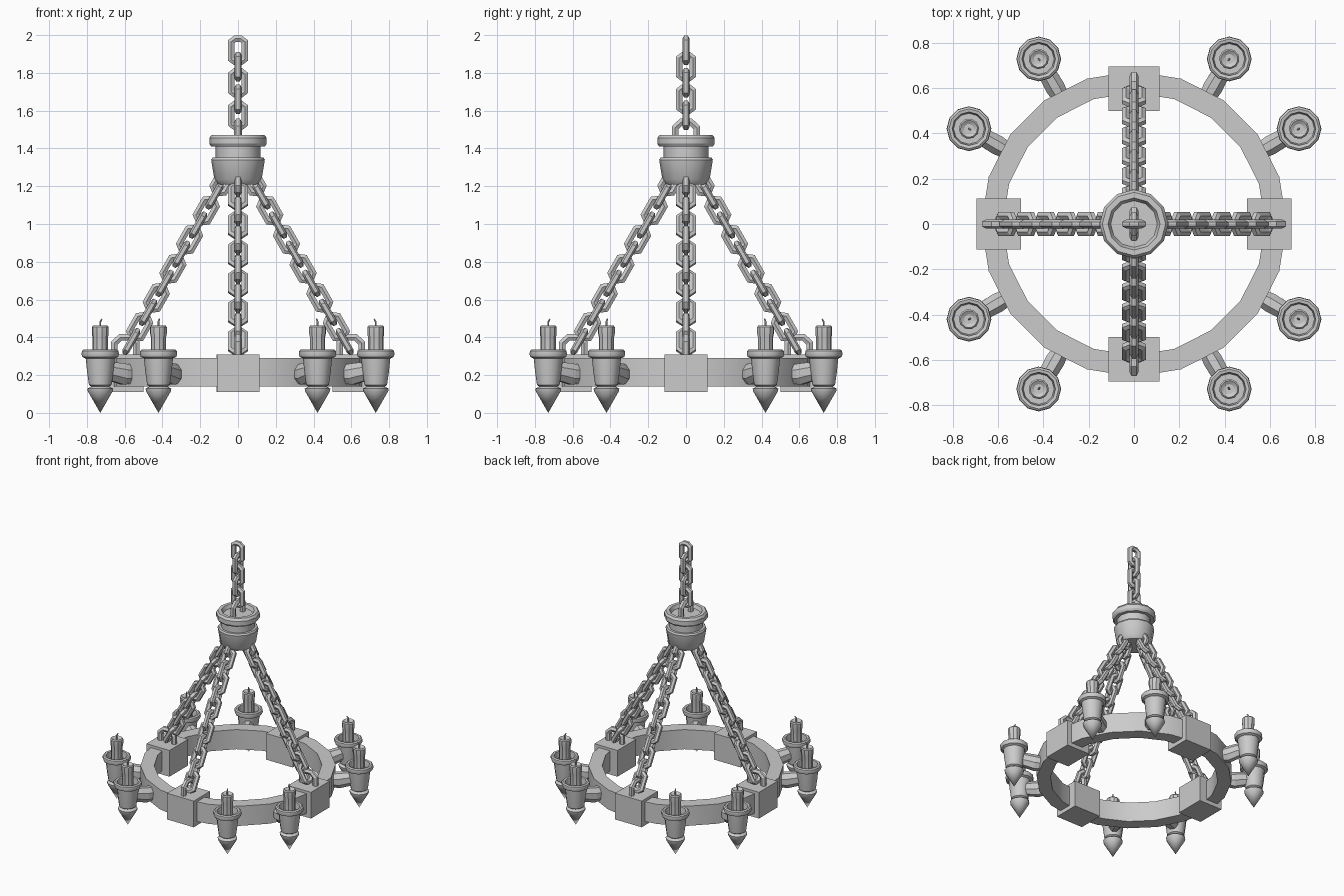
import bpy, bmesh, math
from mathutils import Matrix, Vector

if "Cube" in bpy.data.objects:
    bpy.data.objects.remove(bpy.data.objects["Cube"])


def mesh_from(name, bm, smooth):
    bmesh.ops.recalc_face_normals(bm, faces=bm.faces)
    me = bpy.data.meshes.new(name)
    bm.to_mesh(me)
    bm.free()
    me["smooth"] = smooth
    return me


def place(name, me, matrix=Matrix()):
    ob = bpy.data.objects.new(name, me)
    bpy.context.collection.objects.link(ob)
    ob.matrix_world = matrix
    return ob


def lathe(name, profile, sides, closed=False, smooth=True):
    """Revolve (radius, z) points around z."""
    bm = bmesh.new()
    rings = []
    for r, z in profile:
        if r == 0:
            rings.append([bm.verts.new((0, 0, z))] * sides)
        else:
            rings.append([bm.verts.new((r * math.cos(2 * math.pi * i / sides),
                                        r * math.sin(2 * math.pi * i / sides), z))
                          for i in range(sides)])
    pairs = list(zip(rings, rings[1:] + rings[:1]))
    for a, b in pairs if closed else pairs[:-1]:
        for i in range(sides):
            j = (i + 1) % sides
            quad = list(dict.fromkeys((a[i], a[j], b[j], b[i])))
            bm.faces.new(quad)
    return mesh_from(name, bm, smooth)


def sweep(name, path, radii, sides, closed=False, flat=1.0):
    """Sweep a round section along a planar path of (x, z) points with mitred corners."""
    bm = bmesh.new()
    pts = [Vector(p) for p in path]
    n = len(pts)
    rings = []
    for k, p in enumerate(pts):
        before = pts[k - 1] if closed or k else None
        after = pts[(k + 1) % n] if closed or k < n - 1 else None
        d1 = (p - before).normalized() if before is not None else (after - p).normalized()
        d2 = (after - p).normalized() if after is not None else d1
        n1, n2 = Vector((-d1.y, d1.x)), Vector((-d2.y, d2.x))
        m = (n1 + n2) / (1 + n1.dot(n2))
        ring = []
        for i in range(sides):
            a = 2 * math.pi * (i + 0.5) / sides
            q = p + m * radii[k] * math.cos(a)
            ring.append(bm.verts.new((q.x, radii[k] * flat * math.sin(a), q.y)))
        rings.append(ring)
    for k in range(n if closed else n - 1):
        a, b = rings[k], rings[(k + 1) % n]
        for i in range(sides):
            j = (i + 1) % sides
            bm.faces.new((a[i], a[j], b[j], b[i]))
    if not closed:
        bm.faces.new(rings[0])
        bm.faces.new(rings[-1])
    return mesh_from(name, bm, False)


def spin(deg):
    return Matrix.Rotation(math.radians(deg), 4, 'Z')


# Main ring
place("ring", lathe("ring", [(0.58, 0.14), (0.675, 0.14), (0.675, 0.29), (0.58, 0.29)],
                    20, closed=True))

# Hub with raised, hollowed top rim
place("hub", lathe("hub", [
    (0, 1.21), (0.105, 1.21), (0.125, 1.235), (0.142, 1.34), (0.135, 1.352),
    (0.118, 1.352), (0.118, 1.41), (0.142, 1.41), (0.152, 1.425), (0.152, 1.455),
    (0.14, 1.472), (0.115, 1.472), (0.103, 1.445), (0, 1.445)], 12))

# Shared chain link and staple
link_path = [(0.015, 0.062), (-0.015, 0.062), (-0.036, 0.046), (-0.036, -0.046),
             (-0.015, -0.062), (0.015, -0.062), (0.036, -0.046), (0.036, 0.046)]
link = sweep("link", link_path, [0.019] * 8, 6, closed=True)
staple = sweep("staple", [(-0.058, -0.03), (-0.058, 0.06), (-0.025, 0.09),
                          (0.025, 0.09), (0.058, 0.06), (0.058, -0.03)], [0.02] * 6, 6)

# Hanging chain above the hub
place("hub_staple", staple, Matrix.Translation((0, 0, 1.45)) @ spin(90))
for i in range(5):
    place("top_chain_link", link,
          Matrix.Translation((0, 0, 1.919 - 0.086 * i)) @ spin(90 * (i % 2)))

# Four blocks, each with a staple and a slanted chain up to the hub
bm = bmesh.new()
bmesh.ops.create_cube(bm, size=1, matrix=Matrix.Diagonal((0.195, 0.225, 0.2, 1)))
block = mesh_from("block", bm, False)
low, high = Vector((0.565, 0, 0.378)), Vector((0.08, 0, 1.225))
tilt = Matrix.Rotation(math.atan2(high.x - low.x, high.z - low.z), 4, 'Y')
for q in range(4):
    turn = spin(90 * q)
    place("ring_block", block, turn @ Matrix.Translation((0.5975, 0, 0.21)))
    place("block_staple", staple, turn @ Matrix.Translation((0.597, 0, 0.31)))
    for i in range(12):
        pos = low.lerp(high, i / 11)
        place("side_chain_link", link,
              turn @ Matrix.Translation(pos) @ tilt @ spin(0 if i % 2 else 90))

# Candle holder parts
cup = lathe("cup", [
    (0, 0), (0.066, 0.115), (0.068, 0.128), (0.048, 0.14), (0.06, 0.148),
    (0.07, 0.22), (0.077, 0.288), (0.094, 0.296), (0.099, 0.31), (0.097, 0.328),
    (0.088, 0.335), (0.074, 0.332), (0.068, 0.285), (0, 0.285)], 12)
candle = lathe("candle", [(0.041, 0.28), (0.041, 0.40), (0.045, 0.42), (0.045, 0.455),
                          (0.038, 0.463), (0.022, 0.452), (0, 0.452)], 10)
wick = sweep("wick", [(0, 0.445), (0.001, 0.48), (-0.006, 0.492), (-0.010, 0.498)],
             [0.005, 0.005, 0.005, 0.003], 5)
arm = sweep("arm", [(0.63, 0.205), (0.70, 0.205), (0.75, 0.215), (0.81, 0.225)],
            [0.05, 0.06, 0.056, 0.05], 8, flat=0.78)

# Eight arms with cups and candles
for q in range(4):
    for deg in (30, 60):
        turn = spin(90 * q + deg)
        out = turn @ Matrix.Translation((0.842, 0, 0))
        place("arm", arm, turn)
        place("candle_cup", cup, out)
        place("candle", candle, out)
        place("wick", wick, out)

# Smooth the turned parts, keeping hard edges
done = set()
for ob in bpy.context.scene.objects:
    if ob.data.get("smooth") and ob.data.name not in done:
        done.add(ob.data.name)
        bpy.ops.object.select_all(action='DESELECT')
        ob.select_set(True)
        bpy.context.view_layer.objects.active = ob
        bpy.ops.object.shade_smooth_by_angle(angle=math.radians(32))
